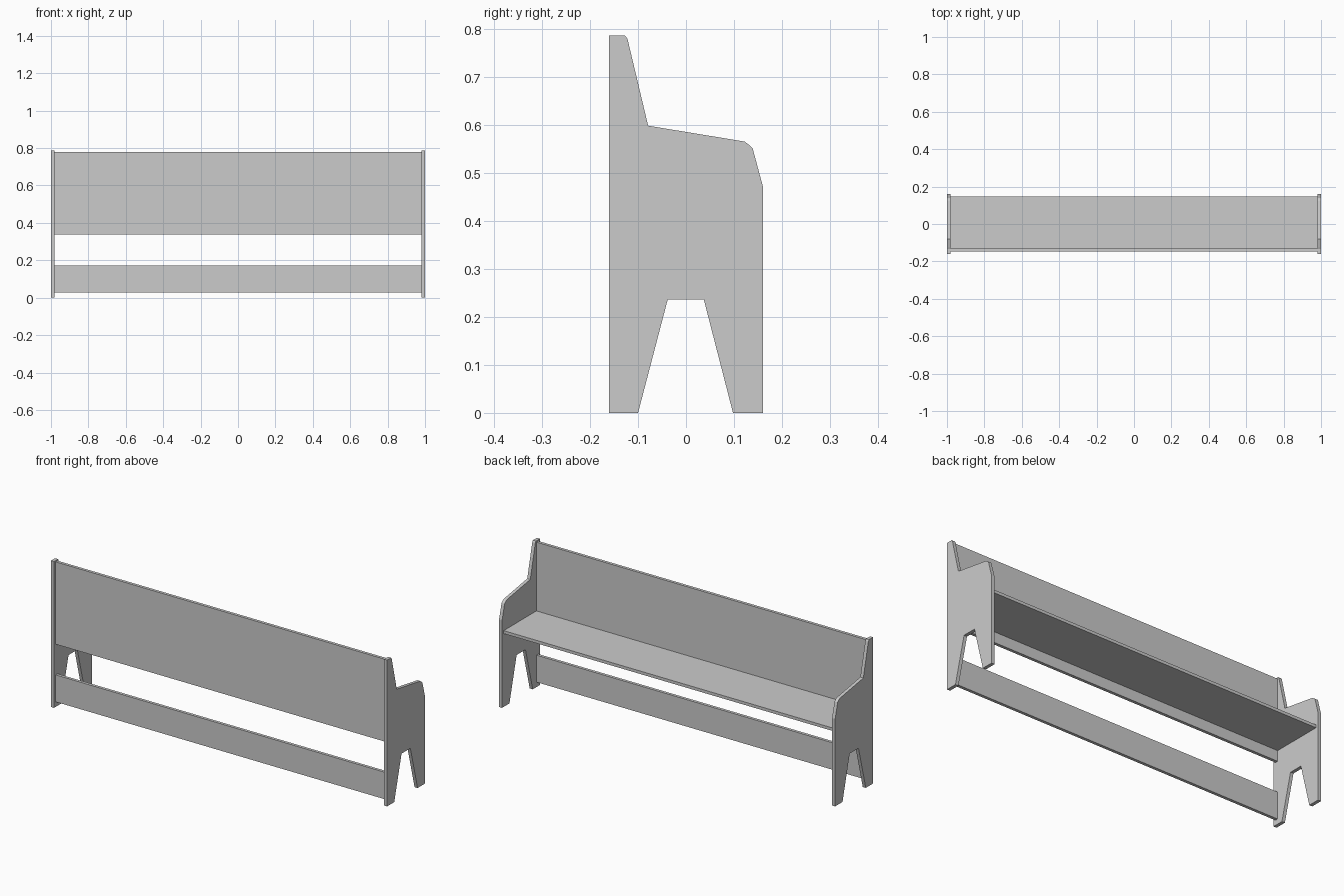
import bpy, bmesh

if "Cube" in bpy.data.objects:
    bpy.data.objects.remove(bpy.data.objects["Cube"])


def extrude_profile(name, profile, x0, x1):
    """Extrude a closed (y, z) outline along x."""
    bm = bmesh.new()
    face = bm.faces.new([bm.verts.new((x0, y, z)) for y, z in profile])
    ext = bmesh.ops.extrude_face_region(bm, geom=[face])
    moved = [g for g in ext["geom"] if isinstance(g, bmesh.types.BMVert)]
    bmesh.ops.translate(bm, verts=moved, vec=(x1 - x0, 0, 0))
    bmesh.ops.recalc_face_normals(bm, faces=bm.faces)
    mesh = bpy.data.meshes.new(name)
    bm.to_mesh(mesh)
    bm.free()
    obj = bpy.data.objects.new(name, mesh)
    bpy.context.collection.objects.link(obj)
    return obj


def board(name, y0, y1, z0, z1):
    """Long plank spanning between the end panels."""
    return extrude_profile(name, [(y0, z0), (y1, z0), (y1, z1), (y0, z1)], -0.982, 0.982)


# End panels with leg cut-out, sloped arm and tall back post
END_PROFILE = [
    (-0.161, 0), (-0.1, 0), (-0.038, 0.237), (0.037, 0.237), (0.098, 0), (0.161, 0),
    (0.161, 0.47), (0.139, 0.552), (0.134, 0.557), (0.122, 0.566),
    (-0.079, 0.599), (-0.122, 0.78), (-0.127, 0.787), (-0.161, 0.787),
]
extrude_profile("left_end_panel", END_PROFILE, -1.0, -0.982)
extrude_profile("right_end_panel", END_PROFILE, 0.982, 1.0)

# Planks
board("backrest", -0.147, -0.131, 0.337, 0.78)
board("lower_rail", -0.147, -0.131, 0.027, 0.172)
board("seat", -0.131, 0.147, 0.394, 0.41)
